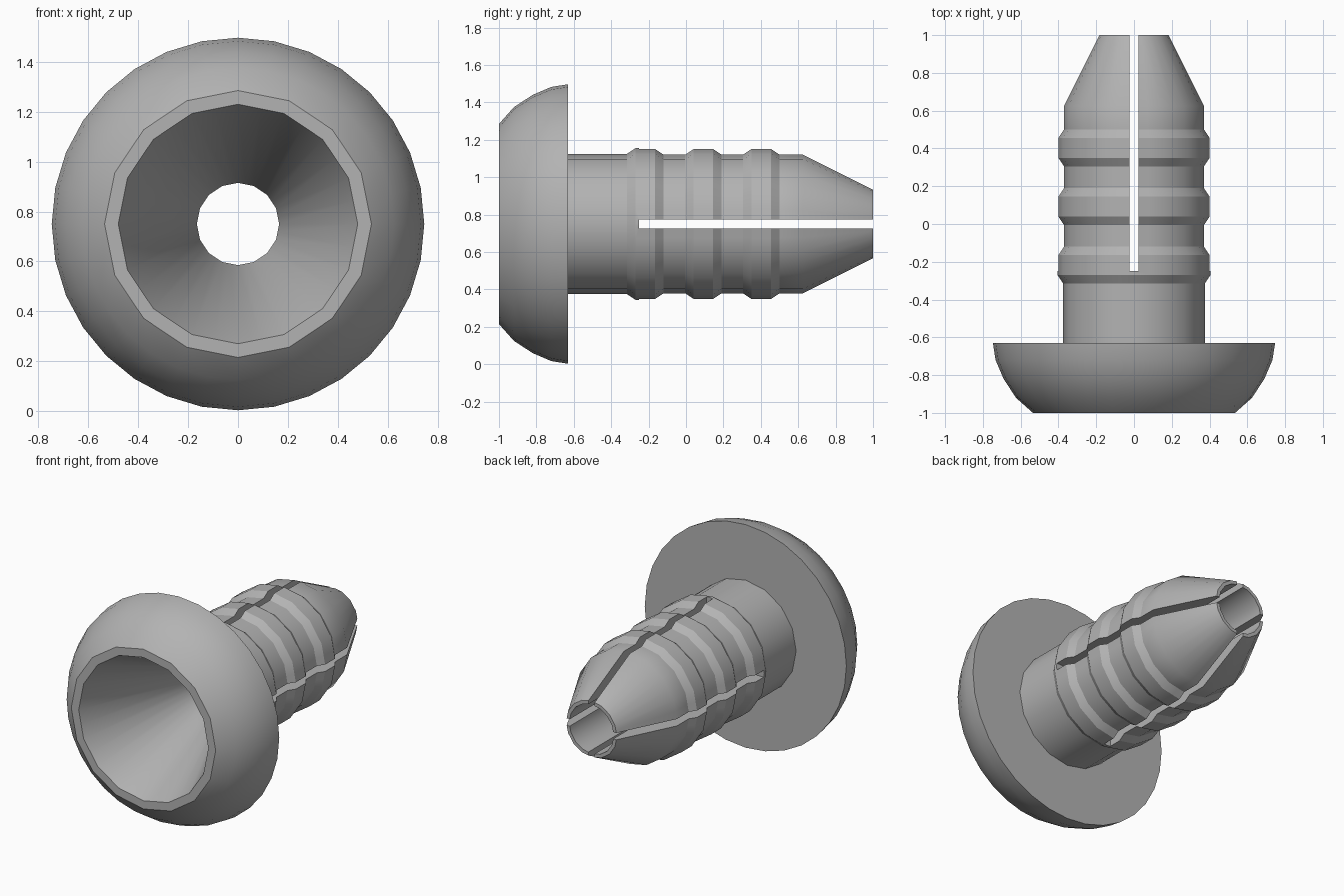
import bpy, bmesh, math

cube = bpy.data.objects.get("Cube")
if cube:
    bpy.data.objects.remove(cube, do_unlink=True)

SIDES, CENTRE = 32, 0.75

grey = bpy.data.materials.new("grey plastic")
grey.use_nodes = True
grey.diffuse_color = (0.45, 0.45, 0.45, 1)
grey.node_tree.nodes["Principled BSDF"].inputs["Base Color"].default_value = (0.45, 0.45, 0.45, 1)


def ring(bm, y, radius, round_ring):
    """Loop around the y axis; coarse loops are 16-sided with edge midpoints."""
    verts = []
    for i in range(SIDES):
        a = 2 * math.pi * i / SIDES
        r = radius if round_ring or i % 2 == 0 else radius * math.cos(2 * math.pi / SIDES)
        verts.append(bm.verts.new((r * math.cos(a), y, CENTRE + r * math.sin(a))))
    return verts


def slot_cutter(name, size, y_from, y_to):
    bpy.ops.mesh.primitive_cube_add(size=1, location=(0, (y_from + y_to) / 2, CENTRE))
    ob = bpy.context.object
    ob.name = name
    ob.scale = (size[0], y_to - y_from, size[1])
    ob.hide_render = True
    return ob


# Flared opening, rim and domed head: (y, radius, round)
profile = [(-0.3, 0.165, False), (-1, 0.48, False), (-1, 0.535, False),
           (-0.92, 0.625, True), (-0.82, 0.69, True), (-0.72, 0.733, True),
           (-0.63, 0.747, True), (-0.63, 0.375, False)]
# Three raised grip ribs along the shaft
for k in range(3):
    start = -0.315 + 0.31 * k
    profile += [(start + dy, r, False) for dy, r in
                ((0, 0.375), (0.045, 0.405), (0.15, 0.405), (0.195, 0.375))]
# Tapered tip and its bore
profile += [(0.625, 0.375, False), (1, 0.188, False), (1, 0.165, False)]

# Revolve the closed profile
bm = bmesh.new()
loops = [ring(bm, *p) for p in profile]
for a, b in zip(loops, loops[1:] + loops[:1]):
    for i in range(SIDES):
        j = (i + 1) % SIDES
        bm.faces.new((a[i], a[j], b[j], b[i]))
bmesh.ops.recalc_face_normals(bm, faces=bm.faces)
mesh = bpy.data.meshes.new("slotted_plug")
bm.to_mesh(mesh)
bm.free()
mesh.materials.append(grey)
plug = bpy.data.objects.new("slotted_plug", mesh)
bpy.context.collection.objects.link(plug)

# Crossed slots that split the shaft into four legs
cutters = [slot_cutter("upright_slot_cutter", (0.046, 1.2), -0.25, 1.1),
           slot_cutter("level_slot_cutter", (1.2, 0.046), -0.25, 1.1)]
bpy.ops.object.select_all(action='DESELECT')
plug.select_set(True)
bpy.context.view_layer.objects.active = plug
for cutter in cutters:
    mod = plug.modifiers.new(cutter.name, 'BOOLEAN')
    mod.operation = 'DIFFERENCE'
    mod.solver = 'EXACT'
    mod.object = cutter
    bpy.ops.object.modifier_apply(modifier=mod.name)
for cutter in cutters:
    bpy.data.objects.remove(cutter, do_unlink=True)

# Smooth curved walls, crisp rims and ribs
bpy.ops.object.shade_smooth_by_angle(angle=math.radians(30))
